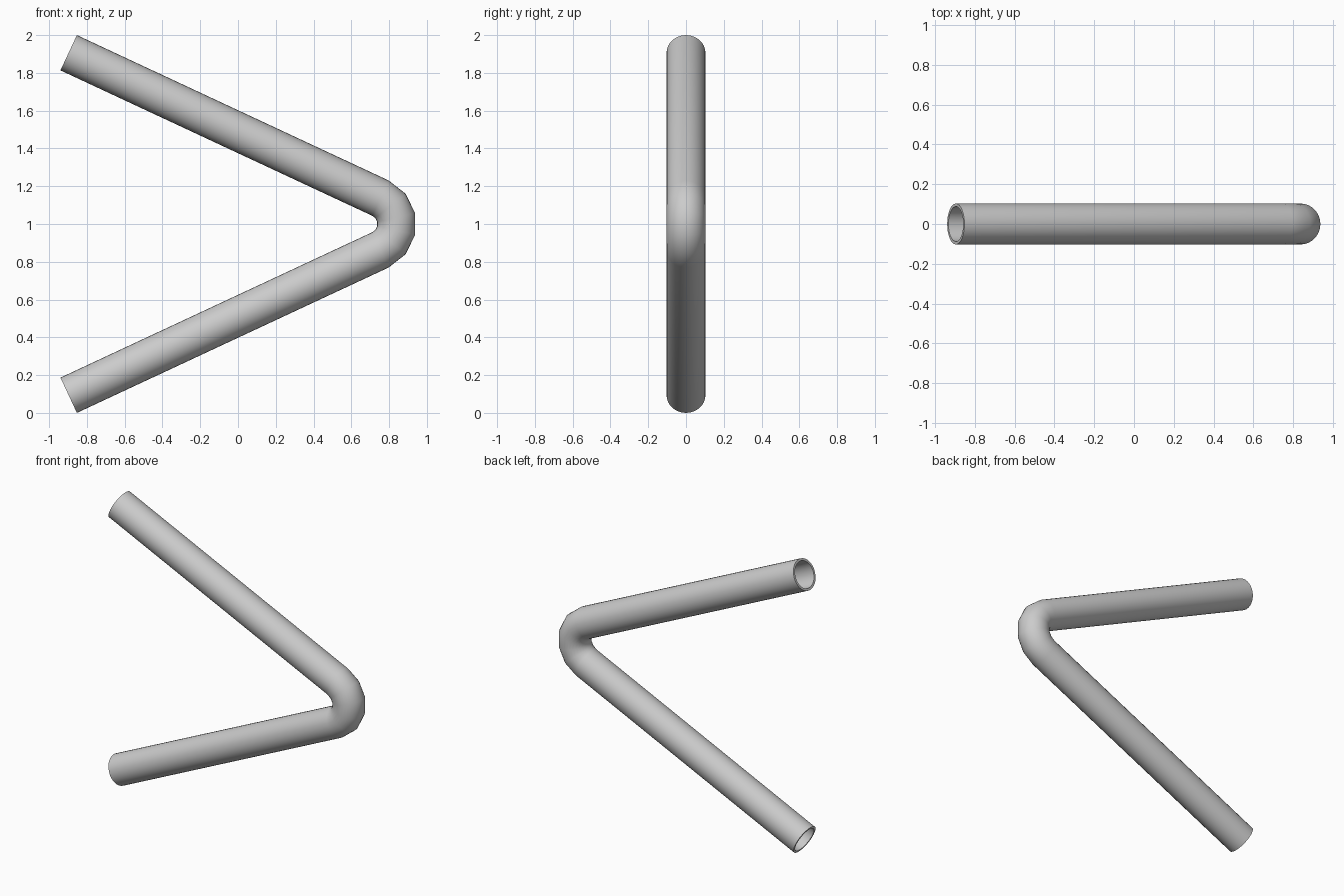
import bpy, bmesh
from math import sin, cos, radians, pi
from mathutils import Vector

if "Cube" in bpy.data.objects:
    bpy.data.objects.remove(bpy.data.objects["Cube"])

OUTER, INNER, SIDES = 0.103, 0.088, 32
SLOPE = radians(25)
BEND_STEPS = 5

# Lower end centre, placed so the rim touches z = 0 and x = -0.94
end_x = -0.94 + OUTER * sin(SLOPE)
end_z = OUTER * cos(SLOPE)
bend_x = 0.69
bend_r = sin(SLOPE) * (end_x - bend_x) + cos(SLOPE) * (1 - end_z)

# Stations along the centre line: (centre, outward direction of the bend)
half = pi / 2 - SLOPE
low = Vector((sin(SLOPE), 0, -cos(SLOPE)))
high = Vector((sin(SLOPE), 0, cos(SLOPE)))
stations = [(Vector((end_x, 0, end_z)), low)]
for i in range(BEND_STEPS + 1):
    a = -half + 2 * half * i / BEND_STEPS
    out = Vector((cos(a), 0, sin(a)))
    stations.append((Vector((bend_x, 0, 1)) + out * bend_r, out))
stations.append((Vector((end_x, 0, 2 - end_z)), high))

bm = bmesh.new()


def ring(centre, out, radius):
    return [bm.verts.new(centre + radius * (out * cos(t) + Vector((0, sin(t), 0))))
            for t in (2 * pi * k / SIDES for k in range(SIDES))]


# Outer wall forward, inner wall back, closed by the two annular rims
rings = [ring(c, o, OUTER) for c, o in stations]
rings += [ring(c, o, INNER) for c, o in reversed(stations)]
for a, b in zip(rings, rings[1:] + rings[:1]):
    for k in range(SIDES):
        n = (k + 1) % SIDES
        bm.faces.new((a[k], a[n], b[n], b[k]))
bmesh.ops.recalc_face_normals(bm, faces=bm.faces)

mesh = bpy.data.meshes.new("bent_pipe")
bm.to_mesh(mesh)
bm.free()
pipe = bpy.data.objects.new("bent_pipe", mesh)
bpy.context.collection.objects.link(pipe)

# Smooth walls, crisp rims
bpy.context.view_layer.objects.active = pipe
pipe.select_set(True)
bpy.ops.object.shade_smooth_by_angle(angle=radians(40))
